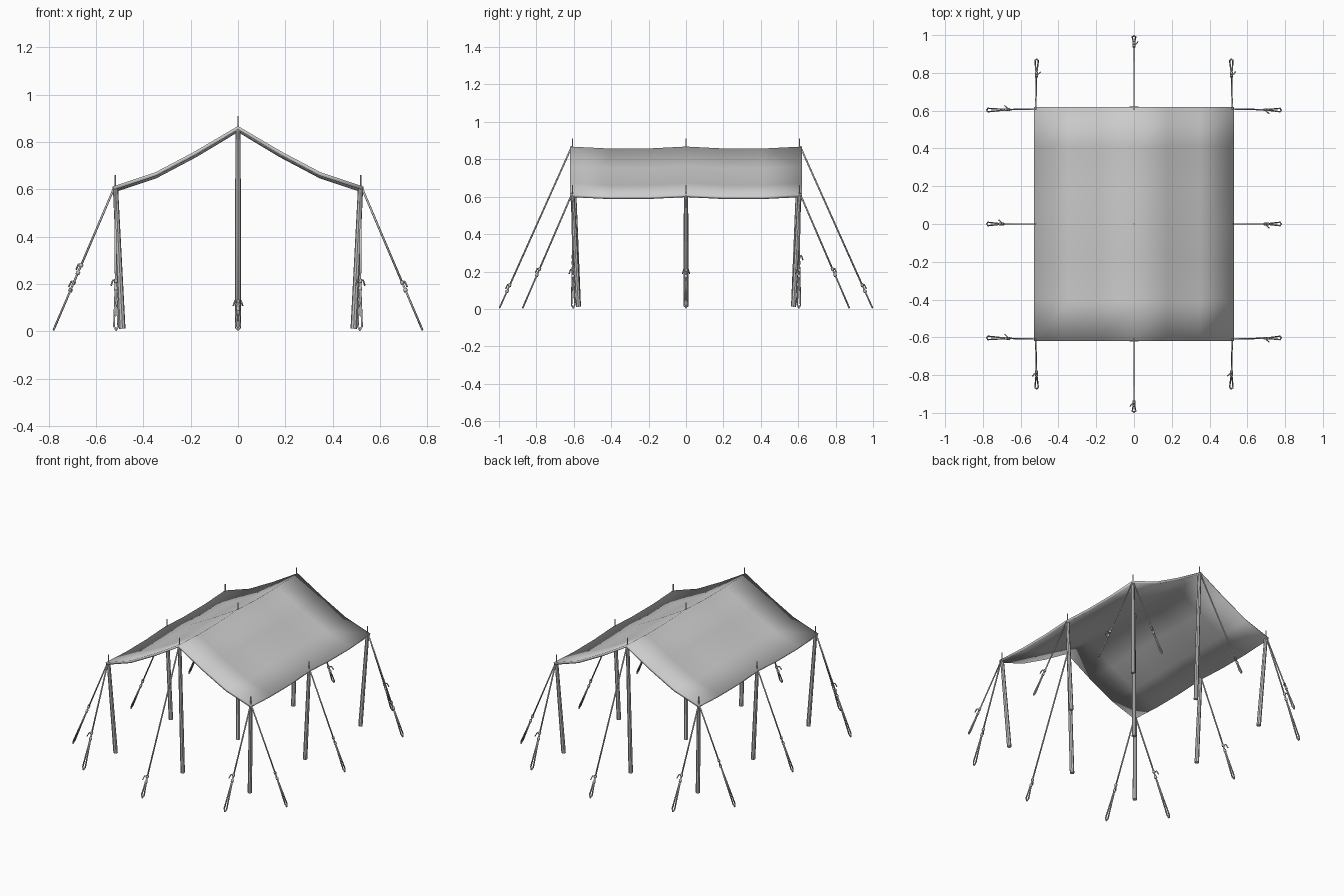
import bpy, bmesh, math
from mathutils import Vector

if "Cube" in bpy.data.objects:
    bpy.data.objects.remove(bpy.data.objects["Cube"], do_unlink=True)

grey = bpy.data.materials.new("canvas grey")
grey.use_nodes = True
grey.diffuse_color = (0.6, 0.6, 0.6, 1)
grey.node_tree.nodes["Principled BSDF"].inputs["Base Color"].default_value = (0.6, 0.6, 0.6, 1)


def add_object(name, bm, smooth):
    bmesh.ops.recalc_face_normals(bm, faces=bm.faces)
    for face in bm.faces:
        face.smooth = smooth
    mesh = bpy.data.meshes.new(name)
    bm.to_mesh(mesh)
    bm.free()
    mesh.materials.append(grey)
    obj = bpy.data.objects.new(name, mesh)
    bpy.context.collection.objects.link(obj)
    return obj


def add_rod(bm, start, end, r_start, r_end=None, sides=8):
    """Straight capped rod between two points."""
    start, end = Vector(start), Vector(end)
    axis = end - start
    matrix = axis.to_track_quat('Z', 'Y').to_matrix().to_4x4()
    matrix.translation = (start + end) / 2
    bmesh.ops.create_cone(bm, cap_ends=True, segments=sides, radius1=r_start,
                          radius2=r_end or r_start, depth=axis.length, matrix=matrix)


# Sagging canopy: gable profile swept from front to back
half = [(0.53, 0.612), (0.35, 0.672), (0.18, 0.762)]
profile = [(-x, z) for x, z in half] + [(0, 0.868)] + [(x, z) for x, z in reversed(half)]
rows = [-0.62, -0.41, -0.2, 0, 0.2, 0.41, 0.62]
bm = bmesh.new()
grid = []
for y in rows:
    sag = 0.012 * abs(math.sin(math.pi * y / 0.62))
    grid.append([bm.verts.new((x, y, z - sag)) for x, z in profile])
for a, b in zip(grid, grid[1:]):
    for i in range(len(profile) - 1):
        bm.faces.new((a[i], a[i + 1], b[i + 1], b[i]))
canopy = add_object("canopy", bm, True)
if canopy.data.polygons[0].normal.z < 0:
    canopy.data.flip_normals()
cloth = canopy.modifiers.new("cloth thickness", 'SOLIDIFY')
cloth.thickness = 0.015
cloth.offset = -1

# Nine poles leaning slightly inward, each with a pin through the cloth
for sx, side in ((-1, "right"), (0, "middle"), (1, "left")):
    for sy, place in ((-1, "front"), (0, "centre"), (1, "back")):
        top_z = 0.61 if sx else 0.858
        top = (0.518 * sx, 0.607 * sy, top_z)
        bm = bmesh.new()
        add_rod(bm, (0.489 * sx, 0.575 * sy, 0.012), top, 0.0135, 0.011)
        add_object(f"{place}_{side}_pole", bm, False)
        bm = bmesh.new()
        add_rod(bm, (top[0], top[1], top_z - 0.02), (top[0], top[1], top_z + 0.052), 0.0035, sides=6)
        add_object(f"{place}_{side}_pin", bm, False)


def guy_rope(name, start, end, knot_at):
    """Rope ending in a doubled loop, with a knot and a loose tail."""
    start, end = Vector(start), Vector(end)
    along = (end - start).normalized()
    across = along.cross(Vector((0, 0, 1))).normalized()
    out = across.cross(along)
    knot = start.lerp(end, knot_at)
    bm = bmesh.new()
    add_rod(bm, start, knot, 0.0045, sides=6)
    # loop strands around the ground anchor
    tip = end - along * 0.018
    for s in (-1, 1):
        add_rod(bm, knot, tip + across * 0.009 * s, 0.0042, sides=6)
        add_rod(bm, tip + across * 0.009 * s, end, 0.0042, sides=6)
    # knot wraps and tail
    for offset in (0, 0.035):
        centre = knot + along * offset
        add_rod(bm, centre - along * 0.007, centre + along * 0.007, 0.0085, sides=6)
    elbow = knot + across * 0.012 + out * 0.012
    add_rod(bm, knot, elbow, 0.0035, sides=6)
    add_rod(bm, elbow, elbow + along * 0.025 + across * 0.008, 0.0035, sides=6)
    add_object(name, bm, True)


# Guy ropes: sideways from the eaves, endways from corners and ridge
for s, side in ((-1, "right"), (1, "left")):
    for sy, place in ((-1, "front"), (0, "centre"), (1, "back")):
        guy_rope(f"{place}_{side}_side_rope", (0.52 * s, 0.609 * sy, 0.615),
                 (0.78 * s, 0.603 * sy, 0.005), 0.55 if s < 0 and sy else 0.67)
for s, end in ((-1, "front"), (1, "back")):
    for sx, side in ((-1, "right"), (1, "left")):
        guy_rope(f"{end}_{side}_end_rope", (0.52 * sx, 0.61 * s, 0.615),
                 (0.515 * sx, 0.873 * s, 0.005), 0.66)
    guy_rope(f"{end}_ridge_rope", (0, 0.61 * s, 0.87), (0, 0.997 * s, 0.005), 0.86)
